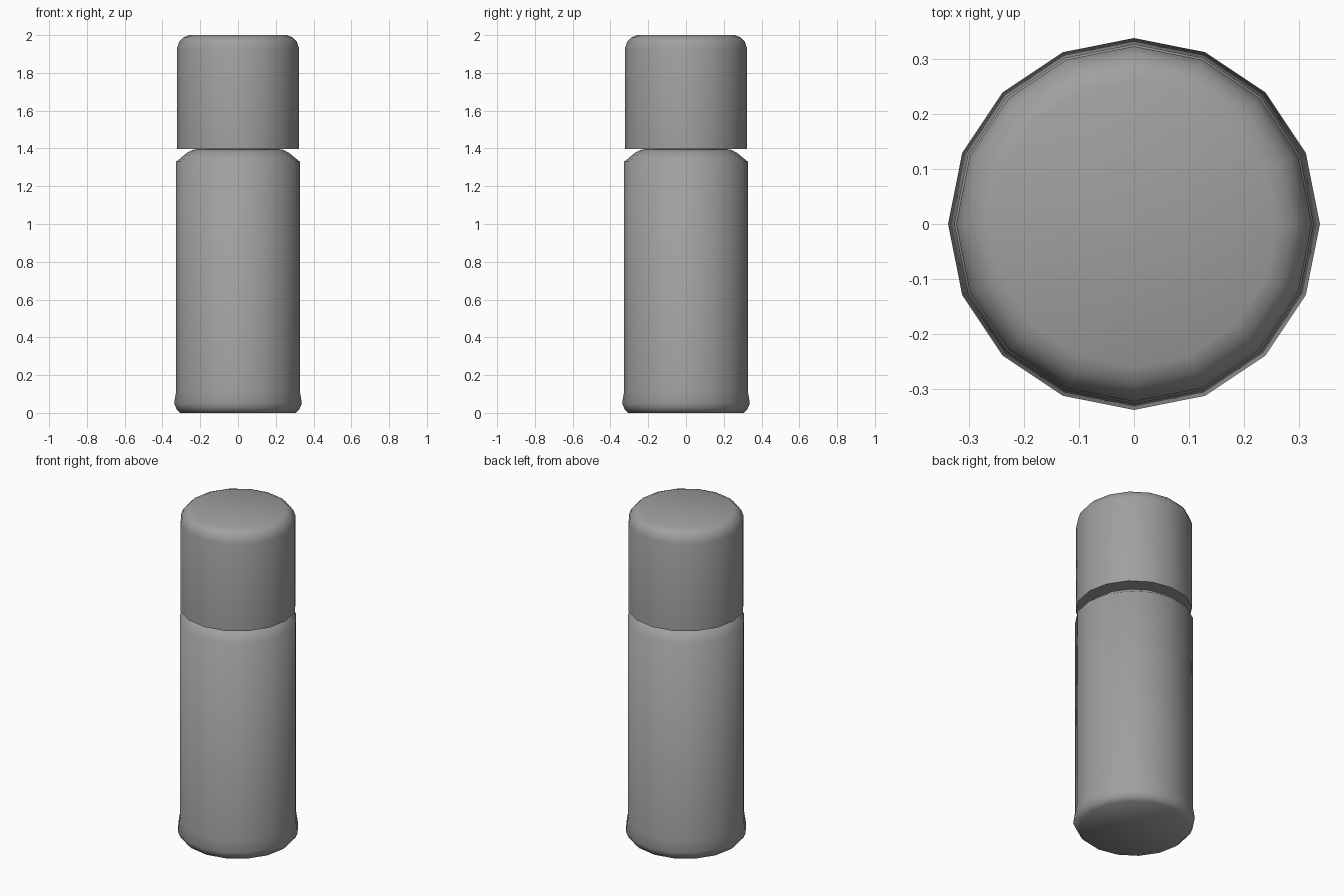
import bpy, bmesh, math

SIDES = 16

cube = bpy.data.objects.get("Cube")
if cube:
    bpy.data.objects.remove(cube, do_unlink=True)

grey = bpy.data.materials.new("plain grey")
grey.use_nodes = True
COLOUR = (0.35, 0.35, 0.35, 1)
grey.diffuse_color = COLOUR
grey.node_tree.nodes["Principled BSDF"].inputs["Base Color"].default_value = COLOUR


def lathe(name, profile, sharp_angle):
    """Turn a (radius, height) profile into a closed, faceted round part."""
    bm = bmesh.new()
    rings = []
    for radius, z in profile:
        angles = [math.tau * i / SIDES for i in range(SIDES)]
        rings.append([bm.verts.new((radius * math.cos(a), radius * math.sin(a), z))
                      for a in angles])
    for low, high in zip(rings, rings[1:]):
        for i in range(SIDES):
            j = (i + 1) % SIDES
            bm.faces.new((low[i], low[j], high[j], high[i]))
    bm.faces.new(rings[0][::-1])
    bm.faces.new(rings[-1])
    mesh = bpy.data.meshes.new(name)
    bm.to_mesh(mesh)
    bm.free()
    mesh.materials.append(grey)
    obj = bpy.data.objects.new(name, mesh)
    bpy.context.collection.objects.link(obj)
    bpy.ops.object.select_all(action="DESELECT")
    obj.select_set(True)
    bpy.context.view_layer.objects.active = obj
    bpy.ops.object.shade_smooth_by_angle(angle=math.radians(sharp_angle))
    return obj


# Bottle body: flared foot, straight wall, sloped shoulder
lathe("bottle_body", [(0.305, 0), (0.325, 0.02), (0.338, 0.05), (0.327, 0.12),
                      (0.327, 1.33), (0.27, 1.377), (0.235, 1.395)], 75)

# Short neck bridging the body and the cap
lathe("neck", [(0.22, 1.38), (0.22, 1.41)], 40)

# Cap: crisp lower rim, rounded top edge
lathe("cap", [(0.323, 1.398), (0.323, 1.93), (0.311, 1.965), (0.29, 1.987),
              (0.26, 2.0)], 60)
